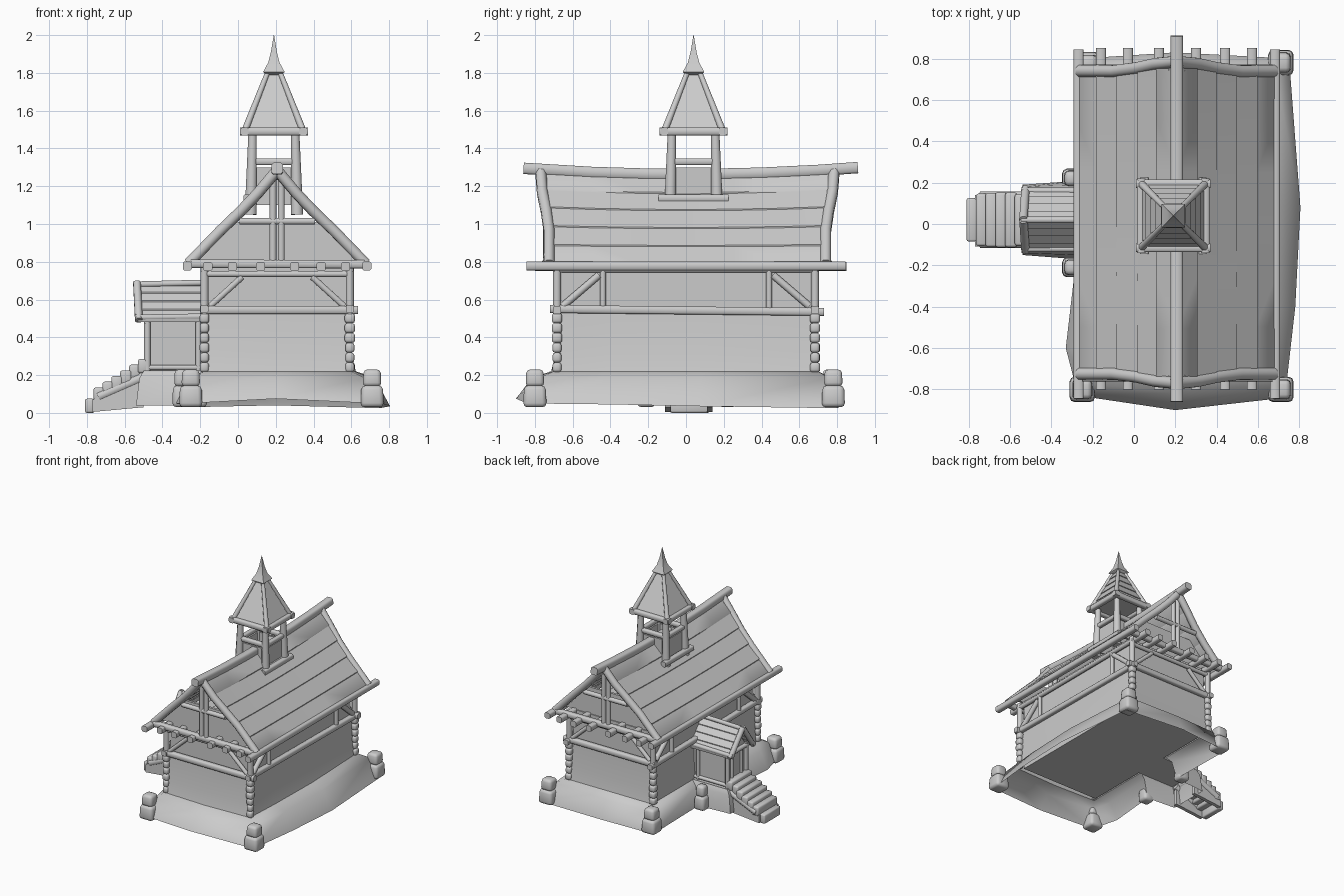
import bpy, bmesh, math, random
from mathutils import Vector

random.seed(4)
if "Cube" in bpy.data.objects:
    bpy.data.objects.remove(bpy.data.objects["Cube"], do_unlink=True)

grey = bpy.data.materials.new("plain_grey")
grey.use_nodes = True
colour = (0.6, 0.6, 0.6, 1)
grey.diffuse_color = colour
grey.node_tree.nodes["Principled BSDF"].inputs["Base Color"].default_value = colour

CX = 0.207          # centre line of the house
WX, WY = 0.385, 0.683   # corner post offsets
parts = []


def finish(name, bm):
    bmesh.ops.recalc_face_normals(bm, faces=bm.faces)
    mesh = bpy.data.meshes.new(name)
    bm.to_mesh(mesh)
    bm.free()
    mesh.materials.append(grey)
    ob = bpy.data.objects.new(name, mesh)
    bpy.context.collection.objects.link(ob)
    parts.append(ob)


def loft(name, rings, capped=True):
    """Skin a list of vertex rings, with or without end caps."""
    bm = bmesh.new()
    vs = [[bm.verts.new(p) for p in ring] for ring in rings]
    n = len(rings[0])
    for a, b in zip(vs, vs[1:]):
        for i in range(n):
            bm.faces.new((a[i], a[(i + 1) % n], b[(i + 1) % n], b[i]))
    if capped:
        bm.faces.new(vs[0])
        bm.faces.new(vs[-1])
    finish(name, bm)


def beam(name, pts, r, r_end=None, half_flat=22.5):
    """Eight-sided timber along a path; a larger half_flat makes it squarer."""
    pts = [Vector(p) for p in pts]
    r_end = r_end or r
    turn = [math.radians(q + s * half_flat) for q in (0, 90, 180, 270) for s in (-1, 1)]
    rings = []
    for i, p in enumerate(pts):
        d = (pts[min(i + 1, len(pts) - 1)] - pts[max(i - 1, 0)]).normalized()
        ref = Vector((0, 0, 1)) if abs(d.z) < 0.9 else Vector((1, 0, 0))
        u = d.cross(ref).normalized()
        v = u.cross(d)
        rad = r + (r_end - r) * i / (len(pts) - 1)
        rad /= math.cos(math.radians(half_flat))
        rings.append([p + rad * (u * math.cos(t) + v * math.sin(t)) for t in turn])
    loft(name, rings)


def hewn(name, pts, r):
    """Squared timber with worn corners."""
    beam(name, pts, r, half_flat=33)


def block(name, lo, hi, bevel=0.0, taper=1.0):
    lo, hi = Vector(lo), Vector(hi)
    bm = bmesh.new()
    bmesh.ops.create_cube(bm, size=1)
    for v in bm.verts:
        k = taper if v.co.z > 0 else 1
        v.co = (lo + hi) / 2 + Vector((v.co.x * k, v.co.y * k, v.co.z)) * (hi - lo)
    if bevel:
        bmesh.ops.bevel(bm, geom=bm.edges[:], offset=bevel, segments=2,
                        profile=0.5, affect='EDGES')
    finish(name, bm)


def mix(ring_a, ring_b, t, z):
    return [(a[0] * (1 - t) + b[0] * t, a[1] * (1 - t) + b[1] * t, z) for a, b in zip(ring_a, ring_b)]


# Hollow stone foundation, running out around the porch
PY = 0.02
bottom = [(-0.27, -0.83, 0.05), (0.2, -0.9, 0.075), (0.73, -0.84, 0.05), (0.78, -0.4, 0.045),
          (0.805, 0.08, 0.035), (0.75, 0.8, 0.025), (0.2, 0.83, 0.04), (-0.26, 0.8, 0.03),
          (-0.26, 0.21, 0.04), (-0.54, 0.19, 0.04), (-0.54, -0.15, 0.04), (-0.28, -0.17, 0.04),
          (-0.33, -0.6, 0.05)]
top = [(-0.18, -0.7), (0.2, -0.715), (0.6, -0.7), (0.615, -0.4), (0.625, 0.08),
       (0.6, 0.7), (0.2, 0.7), (-0.18, 0.7), (-0.18, 0.17),
       (-0.5, 0.17), (-0.5, -0.13), (-0.18, -0.13), (-0.18, -0.6)]
loft("foundation", [bottom, mix(top, bottom, 0.55, 0.185), mix(top, bottom, 0, 0.22)], False)
block("porch_floor", (-0.5, PY - .15, .205), (-0.15, PY + .15, .225))

# Lower wall, bulging slightly toward its foot
foot = [(max(-0.18, x), y) for x, y in top]
plumb = [(max(CX - .372, min(CX + .372, x)), max(-.67, min(.67, y))) for x, y in foot]
loft("lower_wall", [mix(foot, plumb, 0, 0.215), mix(foot, plumb, 0.6, 0.32), mix(foot, plumb, 1, 0.545)], False)

# Boulders at the corners and beside the porch
for x, y in [(-0.25, -0.8), (0.71, -0.8), (-0.225, 0.77), (0.71, 0.78), (-0.3, 0.22), (-0.3, -0.21)]:
    s = 0.062 if abs(y) > 0.5 else 0.048
    block("boulder_lower", (x - s, y - s, 0.03), (x + s, y + s, 0.145), 0.022, 0.92)
    s *= 0.8
    block("boulder_upper", (x - s, y - s, 0.14), (x + s, y + s, 0.23), 0.02, 0.9)

# Inner wall box with its floor, and gables
block("walls", (CX - WX + .02, -WY + .025, 0.205), (CX + WX - .02, WY - .025, 0.79))
for y in (-0.65, 0.64):
    loft("gable_panel", [[(CX - .44, v, .79), (CX + .44, v, .79), (CX + .23, v, 1.01), (CX - .23, v, 1.01)]
                         for v in (y - 0.01, y + 0.01)])

# Stacked corner stones, posts, braces on every corner
for sx in (-1, 1):
    for sy in (-1, 1):
        x, y = CX + sx * WX, sy * WY
        for i in range(6):
            s = 0.025 + random.uniform(-0.002, 0.003)
            z = 0.215 + i * 0.052
            block("corner_stone", (x - s, y - s, z), (x + s, y + s, z + 0.052), 0.014)
        beam("corner_post", [(x, y, 0.52), (x, y, 0.79)], 0.021)
        beam("front_brace", [(x - sx * .03, y, 0.565), (x - sx * .2, y, 0.72)], 0.016)
        beam("side_brace", [(x, y - sy * .03, 0.565), (x, sy * .46, 0.73)], 0.019)
        beam("side_stud", [(x, sy * .44, 0.55), (x, sy * .44, 0.77)], 0.016)

# Horizontal wall timbers
for s in (-1, 1):
    y, x = s * WY, CX + s * WX
    hewn("front_sill_beam", [(-0.2, y, 0.545), (0.635, y, 0.545)], 0.022)
    beam("front_top_beam", [(-0.18, y, 0.735), (0.6, y, 0.735)], 0.016)
    hewn("side_sill_beam", [(x, -0.72, 0.55), (x, 0.73, 0.535)], 0.021)
    beam("side_top_beam", [(x, -0.7, 0.76), (x, 0.7, 0.76)], 0.018)

# Joists poking out under the gables
for x in (-0.16, -0.03, 0.12, 0.3, 0.44, 0.57):
    hewn("joist", [(x, -0.8, 0.775), (x, 0.85, 0.775)], 0.024)


def sag(y):
    """Lift of the roof toward its ends."""
    return 0.032 * (y / 0.85) ** 2


# Curved roof of overlapping planks
slope = [(0.0, 1.265), (0.095, 1.165), (0.185, 1.075), (0.285, 0.98), (0.385, 0.885), (0.475, 0.79)]
stations = [-0.74, -0.5, -0.25, 0, 0.25, 0.5, 0.75]
for s in (-1, 1):
    for (d0, z0), (d1, z1) in zip(slope, slope[1:]):
        rings = []
        for y in stations:
            k0, k1 = [sag(y) * max(0, (z - 0.78) / 0.48) for z in (z0, z1)]
            yy = y * (1 + 0.05 * (z0 - 1.05))
            rings.append([(CX + s * d0, yy, z0 + k0), (CX + s * (d1 + .006), yy, z1 + k1 + .002),
                          (CX + s * (d1 + .004), yy, z1 + k1 - .022),
                          (CX + s * d0, yy, z0 + k0 - .03)])
        loft("roof_plank", rings)
    hewn("eave_beam", [(CX + s * 0.475, -0.845, 0.778), (CX + s * 0.475, 0.845, 0.778)], 0.024)
    # Bargeboards
    for y in (-0.74, 0.755):
        sy = 1 if y > 0 else -1
        path = [(0.0, 1.285, .03), (0.1, 1.165, .02), (0.19, 1.07, 0), (0.3, 0.965, -.015), (0.47, 0.79, -.015)]
        beam("barge_beam", [(CX + s * d, y + sy * o, z) for d, z, o in path], 0.028)
hewn("ridge_beam", [(CX, y, 1.262 + sag(y)) for y in (-0.86, -0.5, -0.2, 0.1, 0.4, 0.7, 0.91)], 0.03)

# Gable timbers
for y in (-0.74, 0.75):
    hewn("gable_bottom_beam", [(-0.25, y, 0.79), (0.67, y, 0.787)], 0.022)
    beam("gable_tie", [(CX - .2, y, 1.015), (CX + .2, y, 1.015)], 0.018)
    for dx in (-0.022, 0.022):
        beam("king_post", [(CX + dx, y, 0.79), (CX + dx, y, 1.25)], 0.018)

# Bell tower
TX, TY = 0.19, 0.04
for sx in (-1, 1):
    for sy in (-1, 1):
        beam("tower_post", [(TX + sx * .123, TY + sy * .125, 1.05), (TX + sx * .113, TY + sy * .115, 1.48)],
             0.032, 0.022)
        beam("spire_rib", [(TX + sx * .155, TY + sy * .155, 1.49), (TX + sx * .034, TY + sy * .034, 1.8)],
             0.018, 0.013)


def on_sides(name, half, offset, z, r):
    """Four timbers framing the tower."""
    for s in (-1, 1):
        hewn(name + "_side", [(TX + s * offset, TY - half, z), (TX + s * offset, TY + half, z)], r)
        hewn(name + "_front", [(TX - half, TY + s * offset, z), (TX + half, TY + s * offset, z)], r)


on_sides("tower_rail", .115, .115, 1.33, .018)
on_sides("spire_plate", .18, .155, 1.49, .021)
for s in (-1, 1):
    hewn("tower_foot_beam", [(TX + s * .14, TY - .185, 1.135), (TX + s * .14, TY + .185, 1.135)], 0.021)
    block("tower_panel_side", (TX + s * .112 - .006, TY - .11, 1.1), (TX + s * .112 + .006, TY + .11, 1.3))
    block("tower_panel_front", (TX - .11, TY + s * .112 - .006, 1.1), (TX + .11, TY + s * .112 + .006, 1.3))


def square(h, z):
    return [(TX + a * h, TY + b * h, z) for a, b in ((-1, -1), (1, -1), (1, 1), (-1, 1))]


# Stepped plank spire and pointed cap
steps = []
for i in range(5):
    a, b = i / 5, (i + 1) / 5
    steps += [square(0.16 - .125 * a, 1.49 + .32 * a), square(0.152 - .125 * b, 1.49 + .32 * b)]
loft("spire", steps)
loft("spire_cap", [square(.04, 1.79), square(.057, 1.805), square(.03, 1.855),
                   square(.016, 1.91), square(.001, 2.0)])

# Porch
block("porch_walls", (-0.475, PY - .115, 0.22), (-0.15, PY + .115, 0.51))
loft("porch_gable", [[(x, PY - .12, .5), (x, PY + .12, .5), (x, PY, .66)] for x in (-0.475, -0.15)])
for s in (-1, 1):
    y = PY + s * .12
    beam("porch_post", [(-0.48, y, 0.22), (-0.48, y, 0.51)], 0.017)
    beam("porch_rear_post", [(-0.21, y, 0.22), (-0.21, y, 0.51)], 0.014)
    beam("porch_sill", [(-0.49, y, 0.24), (-0.18, y, 0.24)], 0.014)
    beam("porch_eave", [(-0.545, PY + s * .14, 0.505), (-0.18, PY + s * .14, 0.51)], 0.016)
    beam("porch_barge", [(-0.525, PY + s * .15, 0.49), (-0.535, PY, 0.69)], 0.02)
    beam("door_jamb", [(-0.478, PY + s * .06, 0.23), (-0.478, PY + s * .06, 0.47)], 0.012)
    for i in range(4):
        a, b = i / 4, (i + 1) / 4
        loft("porch_roof_plank", [[(x, PY + s * .15 * a, .68 - .18 * a), (x, PY + s * (.15 * b + .004), .684 - .18 * b),
                                   (x, PY + s * .15 * b, .66 - .18 * b), (x, PY + s * .15 * a, .655 - .18 * a)]
                                  for x in (-0.53, -0.15)])
beam("porch_ridge", [(-0.545, PY, 0.68), (-0.15, PY, 0.69)], 0.016)
beam("porch_lintel", [(-0.485, PY - .14, 0.49), (-0.485, PY + .14, 0.49)], 0.017)

# Stairs
for i in range(6):
    x, z = -0.5 - i * 0.047, 0.285 - i * 0.03
    w = 0.13 + random.uniform(-0.006, 0.008)
    block("stair_tread", (x - .03, PY - w, z - 0.075), (x + .03, PY + w, z), 0.012)
block("stair_base", (-0.81, PY - .105, 0.0), (-0.76, PY + .105, 0.075), 0.01)
for s in (-1, 1):
    y = PY + s * .11
    beam("stair_stringer", [(-0.74, y, 0.085), (-0.5, y, 0.19)], 0.026)
    loft("stair_cheek", [[(-0.77, v, .005), (-0.5, v, .03), (-0.5, v, .2), (-0.77, v, .07)]
                         for v in (y - .02, y + .01)])

# Soft shading with crisp edges
bpy.ops.object.select_all(action='DESELECT')
for ob in parts:
    ob.select_set(True)
bpy.context.view_layer.objects.active = parts[0]
bpy.ops.object.shade_smooth_by_angle(angle=math.radians(50))
